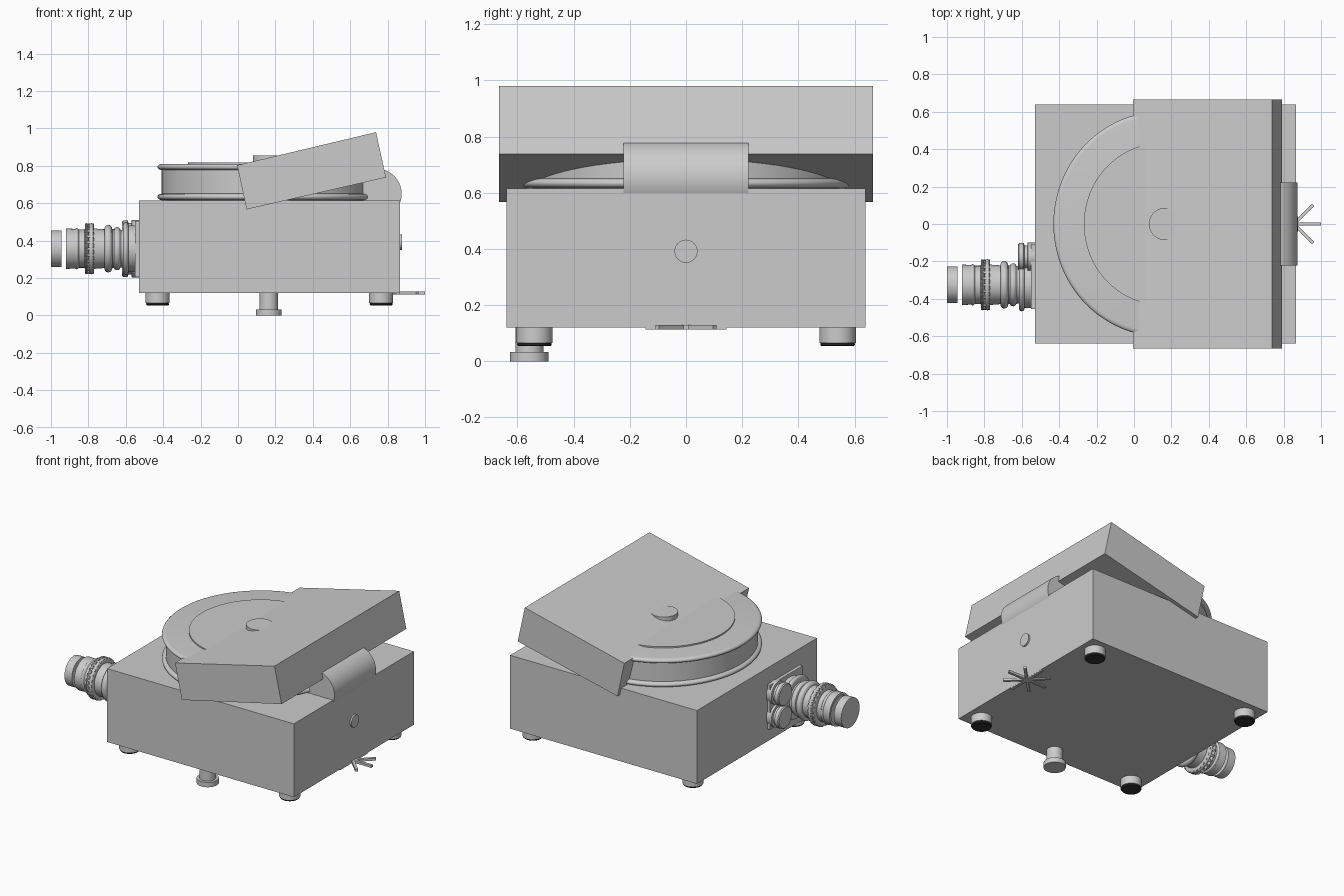
import bpy, bmesh, math
from mathutils import Matrix, Vector

if "Cube" in bpy.data.objects:
    bpy.data.objects.remove(bpy.data.objects["Cube"])

rubber = bpy.data.materials.new("black_rubber")
rubber.diffuse_color = (0.03, 0.03, 0.03, 1)
rubber.use_nodes = True
rubber.node_tree.nodes["Principled BSDF"].inputs["Base Color"].default_value = rubber.diffuse_color


def finish(name, bm, smooth=True, mat=None):
    bmesh.ops.recalc_face_normals(bm, faces=bm.faces)
    me = bpy.data.meshes.new(name)
    bm.to_mesh(me)
    bm.free()
    ob = bpy.data.objects.new(name, me)
    bpy.context.collection.objects.link(ob)
    if mat:
        me.materials.append(mat)
    if smooth:
        bpy.ops.object.select_all(action='DESELECT')
        ob.select_set(True)
        bpy.context.view_layer.objects.active = ob
        bpy.ops.object.shade_smooth_by_angle(angle=math.radians(35))
    return ob


def box(name, lo, hi):
    lo, hi = Vector(lo), Vector(hi)
    bm = bmesh.new()
    bmesh.ops.create_cube(bm, size=1, matrix=Matrix.Translation((lo + hi) / 2)
                          @ Matrix.Diagonal((*(hi - lo), 1)))
    return finish(name, bm, False)


def lathe(name, profile, loc, axis='Z', n=64, sy=1.0, mat=None):
    """Revolve (radius, distance) points; zero-radius ends become caps."""
    bm = bmesh.new()
    rings = []
    for r, h in profile:
        if r == 0:
            pts = [(0, 0, h)]
        else:
            pts = [(r * math.cos(2 * math.pi * i / n), r * sy * math.sin(2 * math.pi * i / n), h)
                   for i in range(n)]
        rings.append([bm.verts.new(p) for p in pts])
    for a, b in zip(rings, rings[1:]):
        for i in range(n):
            j = (i + 1) % n
            if len(a) == 1:
                bm.faces.new((a[0], b[i], b[j]))
            elif len(b) == 1:
                bm.faces.new((a[i], a[j], b[0]))
            else:
                bm.faces.new((a[i], a[j], b[j], b[i]))
    rot = {'Z': Matrix(), 'X': Matrix.Rotation(math.pi / 2, 4, 'Y'),
           'Y': Matrix.Rotation(-math.pi / 2, 4, 'X')}[axis]
    bm.transform(Matrix.Translation(loc) @ rot)
    return finish(name, bm, True, mat)


def cyl(name, r, a, b, loc, axis='Z', n=48, bevel=0.0, **kw):
    prof = [(0, a), (r - bevel, a), (r, a + bevel), (r, b - bevel), (r - bevel, b), (0, b)]
    if not bevel:
        prof = [(0, a), (r, a), (r, b), (0, b)]
    return lathe(name, prof, loc, axis, n, **kw)


def bead(r0, r1, h0, h1, n=8):
    """Half-round bulge profile from radius r0 out to r1."""
    return [(r0 + (r1 - r0) * math.sin(math.pi * i / n),
             (h0 + h1) / 2 - (h1 - h0) / 2 * math.cos(math.pi * i / n)) for i in range(n + 1)]


# main housing
box("housing", (-0.53, -0.64, 0.12), (0.865, 0.64, 0.615))

# feet with rubber pads
for x in (-0.43, 0.765):
    for y in (-0.54, 0.54):
        cyl("foot", 0.065, 0.066, 0.125, (x, y, 0))
        cyl("foot_pad", 0.061, 0.054, 0.068, (x, y, 0), bevel=0.004, mat=rubber)

# drain post under the front
lathe("drain_post", [(0, 0), (0.068, 0), (0.068, 0.033), (0.05, 0.033), (0.05, 0.125), (0, 0.125)],
      (0.165, -0.558, 0))

# slightly oval drum with rolled rims, raised cover disc and central knob
DX, SY = 0.152, 1.033
lathe("drum", [(0, 0.61), (0.56, 0.61)] + bead(0.56, 0.583, 0.617, 0.651)
      + bead(0.56, 0.583, 0.778, 0.81) + [(0, 0.81)], (DX, 0, 0), n=128, sy=SY)
cyl("cover_disc", 0.42, 0.80, 0.819, (DX, 0, 0), n=96, sy=SY)
cyl("cover_knob", 0.082, 0.81, 0.855, (DX + 0.01, 0, 0), sy=SY)

# tilted lid: side profile extruded across the width
bm = bmesh.new()
side = [bm.verts.new((x, -0.665, z)) for x, z in
        ((-0.005, 0.803), (0.046, 0.567), (0.791, 0.738), (0.738, 0.98))]
f = bm.faces.new(side)
ext = bmesh.ops.extrude_face_region(bm, geom=[f])
bmesh.ops.translate(bm, vec=(0, 1.33, 0),
                    verts=[v for v in ext['geom'] if isinstance(v, bmesh.types.BMVert)])
finish("lid", bm, False)

# rounded hinge cover and side button
cyl("hinge_cover", 0.135, -0.222, 0.222, (0.74, 0, 0.65), 'Y', 64)
cyl("side_button", 0.041, 0.85, 0.876, (0, 0, 0.392), 'X')

# star handle under the right edge
for i in range(8):
    spoke = box("star_spoke", (0.0, -0.009, -0.008), (0.145, 0.009, 0.008))
    spoke.location = (0.855, 0, 0.121)
    spoke.rotation_euler.z = i * math.pi / 4

# hose fitting on the left side
PY, PZ = -0.325, 0.357
hose = [(0, -0.90), (0.092, -0.90), (0.092, -0.92), (0.108, -0.92)]
hose += bead(0.106, 0.11, -0.87, -0.855)
hose += [(0.102, -0.85), (0.102, -0.82)]
hose += bead(0.108, 0.137, -0.819, -0.800, 6) + bead(0.122, 0.137, -0.797, -0.771, 6)
hose += [(0.108, -0.77), (0.104, -0.72)]
hose += bead(0.104, 0.127, -0.715, -0.672)
hose += bead(0.104, 0.115, -0.662, -0.63)
hose += [(0.1, -0.625), (0.1, -0.52), (0, -0.52)]
lathe("hose", hose, (0, PY, PZ), 'X')
cyl("hose_cap", 0.098, -1.0, -0.945, (0, PY, PZ), 'X', 64)
lathe("hose_flange", [(0, -0.615)] + bead(0.125, 0.142, -0.615, -0.585)
      + [(0.125, -0.555), (0.125, -0.53), (0, -0.53)], (0, PY, PZ), 'X')

# clamp teeth around the hose
for i in range(24):
    a = 2 * math.pi * i / 24
    tooth = box("clamp_tooth", (-0.024, -0.007, 0.12), (0.024, 0.007, 0.134))
    tooth.location = (-0.795, PY, PZ)
    tooth.rotation_euler.x = a

# mounting plate and paired valve knobs beside the hose
box("mount_plate", (-0.552, -0.455, 0.205), (-0.525, -0.11, 0.505))
for z in (PZ - 0.077, PZ + 0.077):
    lathe("valve_knob", [(0, -0.62), (0.068, -0.62), (0.074, -0.614), (0.074, -0.59),
                         (0.06, -0.585), (0.06, -0.57), (0.076, -0.568), (0.076, -0.525), (0, -0.525)],
          (0, -0.175, z), 'X', 40)
